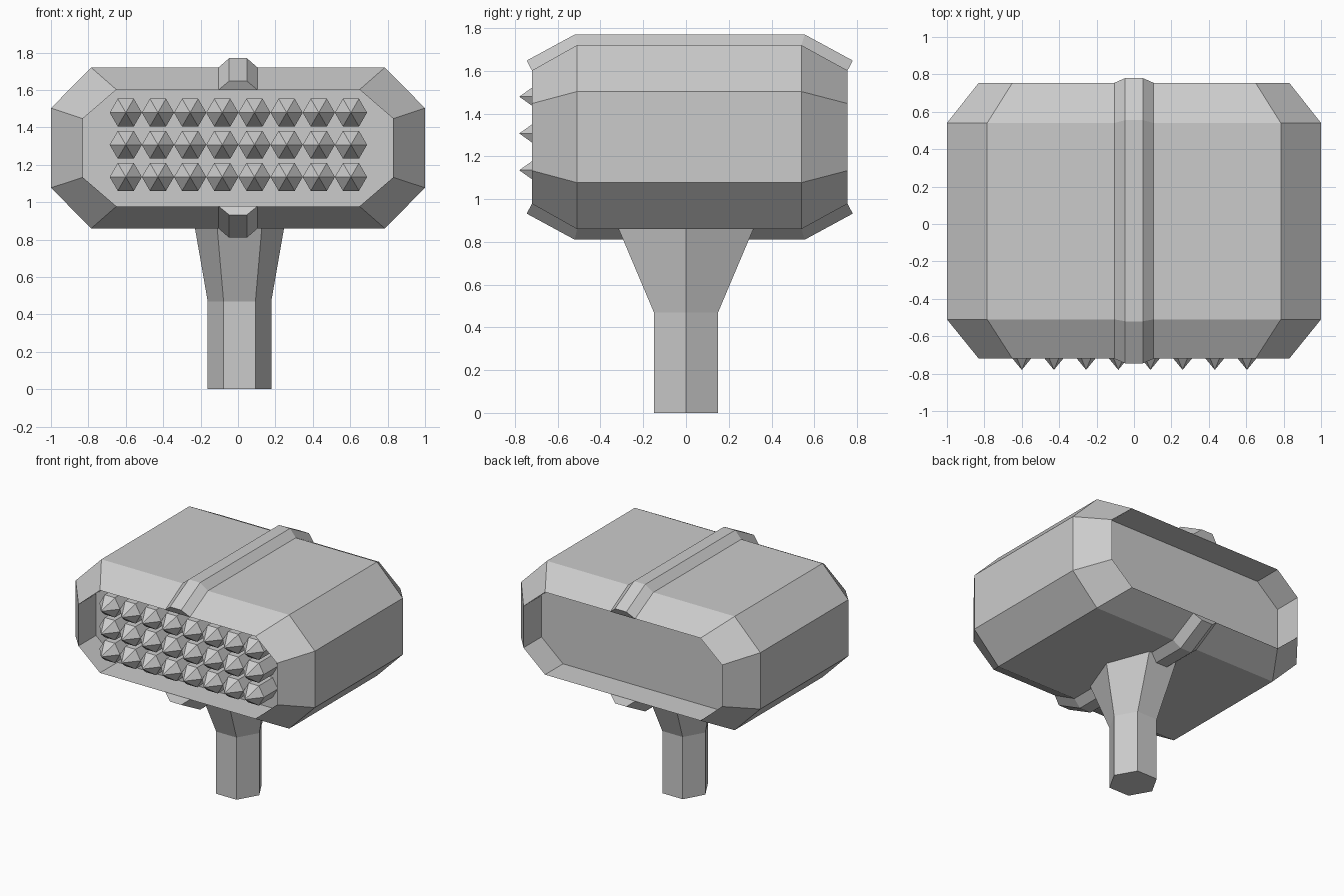
import bpy, bmesh
from math import cos, sin, pi

if "Cube" in bpy.data.objects:
    bpy.data.objects.remove(bpy.data.objects["Cube"])

MID = 1.29  # height of the head's centre


def loft(bm, rings):
    """Skin closed rings of equal point count and cap both ends."""
    vs = [[bm.verts.new(p) for p in r] for r in rings]
    n = len(vs[0])
    for a, b in zip(vs, vs[1:]):
        for i in range(n):
            j = (i + 1) % n
            bm.faces.new((a[i], a[j], b[j], b[i]))
    bm.faces.new(vs[0][::-1])
    bm.faces.new(vs[-1])


def finish(bm, name):
    bmesh.ops.recalc_face_normals(bm, faces=bm.faces)
    me = bpy.data.meshes.new(name)
    bm.to_mesh(me)
    bm.free()
    ob = bpy.data.objects.new(name, me)
    bpy.context.collection.objects.link(ob)
    return ob


def octagon(y, hx, cx, hz, cz):
    """Chamfered rectangle; cx and cz are the half lengths of the flats."""
    pts = [(hx, cz), (cx, hz), (-cx, hz), (-hx, cz),
           (-hx, -cz), (-cx, -hz), (cx, -hz), (hx, -cz)]
    return [(x, y, MID + z) for x, z in pts]


# Head: chamfered block with a recess in both striking ends
rim = (0.83, 0.65, 0.312, 0.157)
body = (1.0, 0.785, 0.43, 0.213)
bm = bmesh.new()
loft(bm, [octagon(-0.51, *rim), octagon(-0.72, *rim), octagon(-0.51, *body),
          octagon(0.54, *body), octagon(0.755, *rim), octagon(0.54, *rim)])
finish(bm, "hammer_head")

# Raised bands following the top and bottom of the head
inner = [(-0.72, 0.31), (-0.51, 0.43), (0.54, 0.43), (0.755, 0.31)]
outer = [(-0.745, 0.358), (-0.52, 0.48), (0.555, 0.48), (0.78, 0.358)]
for name, s in (("top_band", 1), ("bottom_band", -1)):
    bm = bmesh.new()
    loft(bm, [[(-0.105, a, MID + s * b), (-0.047, c, MID + s * d),
               (0.047, c, MID + s * d), (0.105, a, MID + s * b)]
              for (a, b), (c, d) in zip(inner, outer)])
    finish(bm, name)

# Handle: hexagonal shaft flaring into the head
bm = bmesh.new()
loft(bm, [[(0.008 + rx * cos(i * pi / 3), ry * sin(i * pi / 3) / sin(pi / 3), z)
           for i in range(6)]
          for rx, ry, z in ((0.17, 0.15, 0), (0.17, 0.15, 0.47),
                            (0.238, 0.315, 0.86))])
finish(bm, "handle")

# Studs: hexagonal posts with pointed tips, in a grid on the front
bm = bmesh.new()
for row in range(3):
    for col in range(8):
        cx, cz = -0.6 + 0.172 * col, 1.135 + 0.172 * row
        base, top = [[bm.verts.new((cx + 0.086 * cos(i * pi / 3), y,
                                    cz + 0.086 * sin(i * pi / 3)))
                      for i in range(6)] for y in (-0.51, -0.675)]
        tip = bm.verts.new((cx, -0.78, cz))
        bm.faces.new(base)
        for i in range(6):
            j = (i + 1) % 6
            bm.faces.new((base[i], base[j], top[j], top[i]))
            bm.faces.new((top[i], top[j], tip))
finish(bm, "front_studs")
